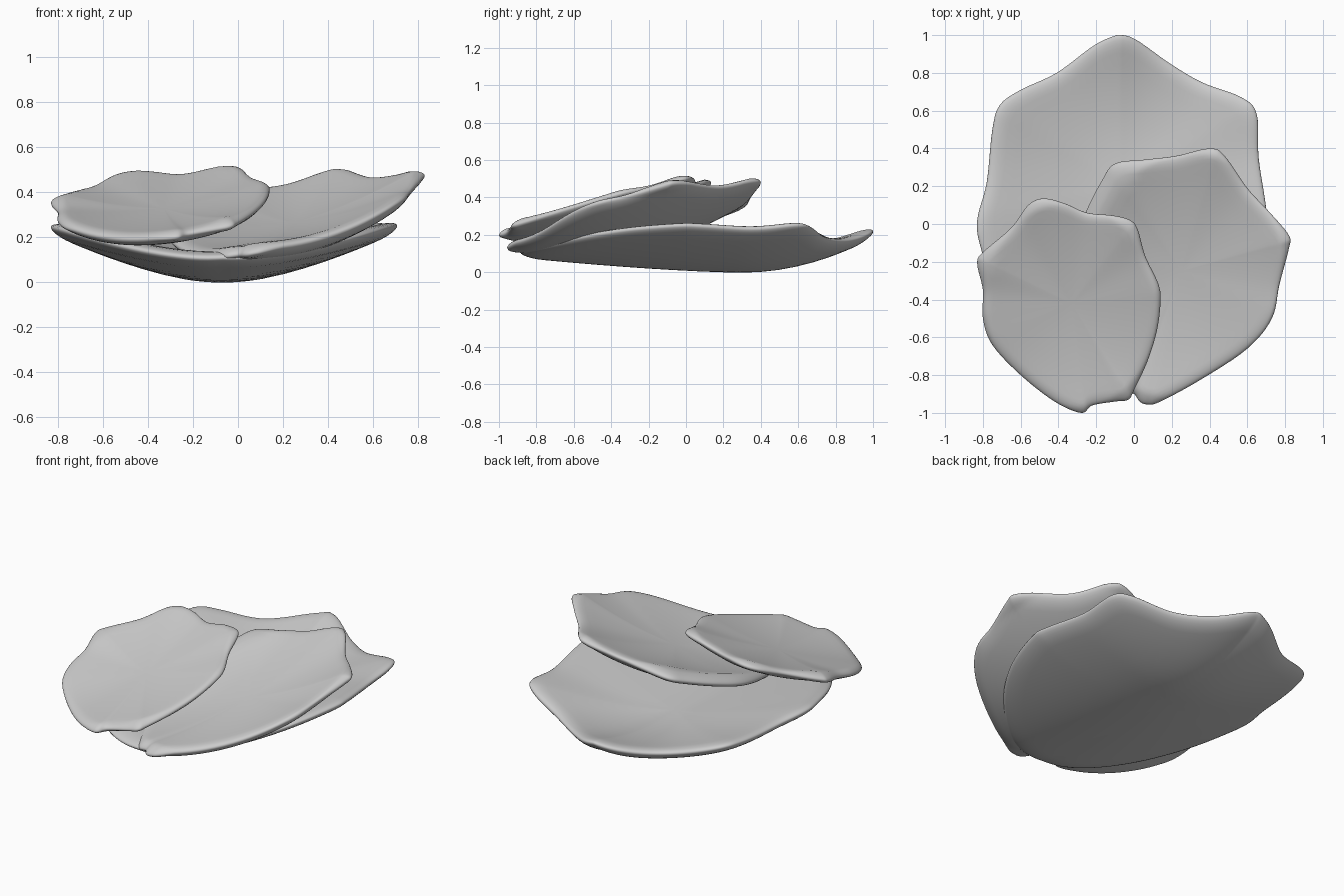
import bpy, bmesh, math
from mathutils import Vector

if "Cube" in bpy.data.objects:
    bpy.data.objects.remove(bpy.data.objects["Cube"])


def smooth_loop(pts, steps=6):
    """Closed Catmull-Rom curve through 2D points."""
    P = [Vector(p) for p in pts]
    n, out = len(P), []
    for i in range(n):
        a, b, c, d = P[i - 1], P[i], P[(i + 1) % n], P[(i + 2) % n]
        for k in range(steps):
            t = k / steps
            out.append(0.5 * (2 * b + (c - a) * t + (2 * a - 5 * b + 4 * c - d) * t * t
                              + (3 * b - a - 3 * c + d) * t ** 3))
    return out


def petal(name, outline, centre, height, bulge, half=0.028, edge=0.12):
    """Cupped plate: rings shrink from the outline to the centre, thicker in the middle."""
    loop, c = smooth_loop(outline), Vector(centre)
    n = len(loop)
    prof = [(t, half) for t in (.12, .25, .38, .5, .62, .72, .8, 1 - edge)]
    for a in (15, 30, 45, 60, 75):
        r = math.radians(a)
        prof.append((1 - edge + edge * math.sin(r), half * math.cos(r)))
    rings = [(t, h + bulge * (1 - t * t)) for t, h in prof] + [(1, 0)]
    rings += [(t, -h) for t, h in reversed(prof)]
    verts = [(c.x, c.y, height(*c) + half + bulge)]
    for t, h in rings:
        for p in loop:
            q = c + (p - c) * t
            verts.append((q.x, q.y, height(q.x, q.y) + h))
    verts.append((c.x, c.y, height(*c) - half))
    last, end, faces = len(verts) - 1, 1 + (len(rings) - 1) * n, []
    for i in range(n):
        j = (i + 1) % n
        faces += [(0, 1 + j, 1 + i), (end + i, end + j, last)]
        for r in range(len(rings) - 1):
            a, b = 1 + r * n, 1 + (r + 1) * n
            faces.append((a + i, a + j, b + j, b + i))
    me = bpy.data.meshes.new(name)
    me.from_pydata(verts, [], faces)
    bm = bmesh.new()
    bm.from_mesh(me)
    bmesh.ops.recalc_face_normals(bm, faces=bm.faces)
    for f in bm.faces:
        f.smooth = True
    bm.to_mesh(me)
    bm.free()
    bpy.context.collection.objects.link(bpy.data.objects.new(name, me))


def bottom_height(x, y):
    """Broad bowl, deepest towards the back."""
    d = math.hypot(x + .07, .08) - .08
    g = .19 * ((y - .3) / .7) ** 2 if y > .3 else .085 * ((.3 - y) / 1.23) ** 1.5
    side = .215 * (d / .7) ** 1.45 * (1 + .12 * max(0, y))
    return .028 + side + g * (1 - .4 * min(1, abs(x + .07) / .75))


def cup(plane, centre, axis, size, depth):
    """Tilted plane hollowed by an elliptical bowl."""
    ax, c = Vector(axis).normalized(), Vector(centre)

    def height(x, y):
        v = Vector((x, y)) - c
        e = (v.dot(ax) / size[0]) ** 2 + ((v.x * ax.y - v.y * ax.x) / size[1]) ** 2
        if e > 1:
            e = 1 + (e - 1) * .25
        return plane(x, y) - depth * (1 - e)
    return height


# Large bottom petal
petal("bottom_petal",
      [(-.06, 1), (.02, .97), (.19, .85), (.36, .75), (.57, .67), (.65, .58), (.66, .35),
       (.70, .08), (.70, -.05), (.62, -.32), (.48, -.56), (.28, -.77), (.1, -.87),
       (-.1, -.88), (-.31, -.81), (-.54, -.63), (-.72, -.38), (-.81, -.13), (-.83, .02),
       (-.78, .22), (-.75, .5), (-.71, .63), (-.6, .71), (-.41, .8), (-.22, .94), (-.12, .99)],
      (-.07, .2), bottom_height, .06, .03)

# Right middle petal, tilted up to the right and back
petal("right_petal",
      [(.07, -.955), (.03, -.94), (0, -.9), (-.06, -.88), (-.13, -.76), (-.22, -.57),
       (-.29, -.35), (-.31, -.13), (-.26, .05), (-.17, .23), (-.1, .32), (.05, .34),
       (.22, .36), (.4, .4), (.48, .36), (.6, .19), (.72, .06), (.82, -.06), (.82, -.13),
       (.77, -.32), (.73, -.5), (.6, -.66), (.36, -.82), (.14, -.94)],
      (.25, -.25),
      cup(lambda x, y: .13 + .214 * (x - .1) + .207 * (y + .95), (.25, -.27), (.25, .97), (.65, .52), .13),
      .06)

# Left top petal
petal("left_petal",
      [(-.28, -1), (-.22, -.96), (-.1, -.94), (-.03, -.93), (0, -.88), (.07, -.73), (.12, -.57),
       (.14, -.42), (.13, -.32), (.06, -.17), (.02, -.03), (-.02, .02), (-.11, .045),
       (-.25, .06), (-.37, .11), (-.48, .135), (-.56, .1), (-.65, -.02), (-.8, -.15),
       (-.83, -.21), (-.80, -.35), (-.80, -.5), (-.75, -.64), (-.6, -.8), (-.42, -.94)],
      (-.33, -.42),
      cup(lambda x, y: .195 + .116 * (x + .28) + .265 * (y + 1), (-.33, -.43), (-.15, .99), (.54, .45), .09),
      .05, .025)
